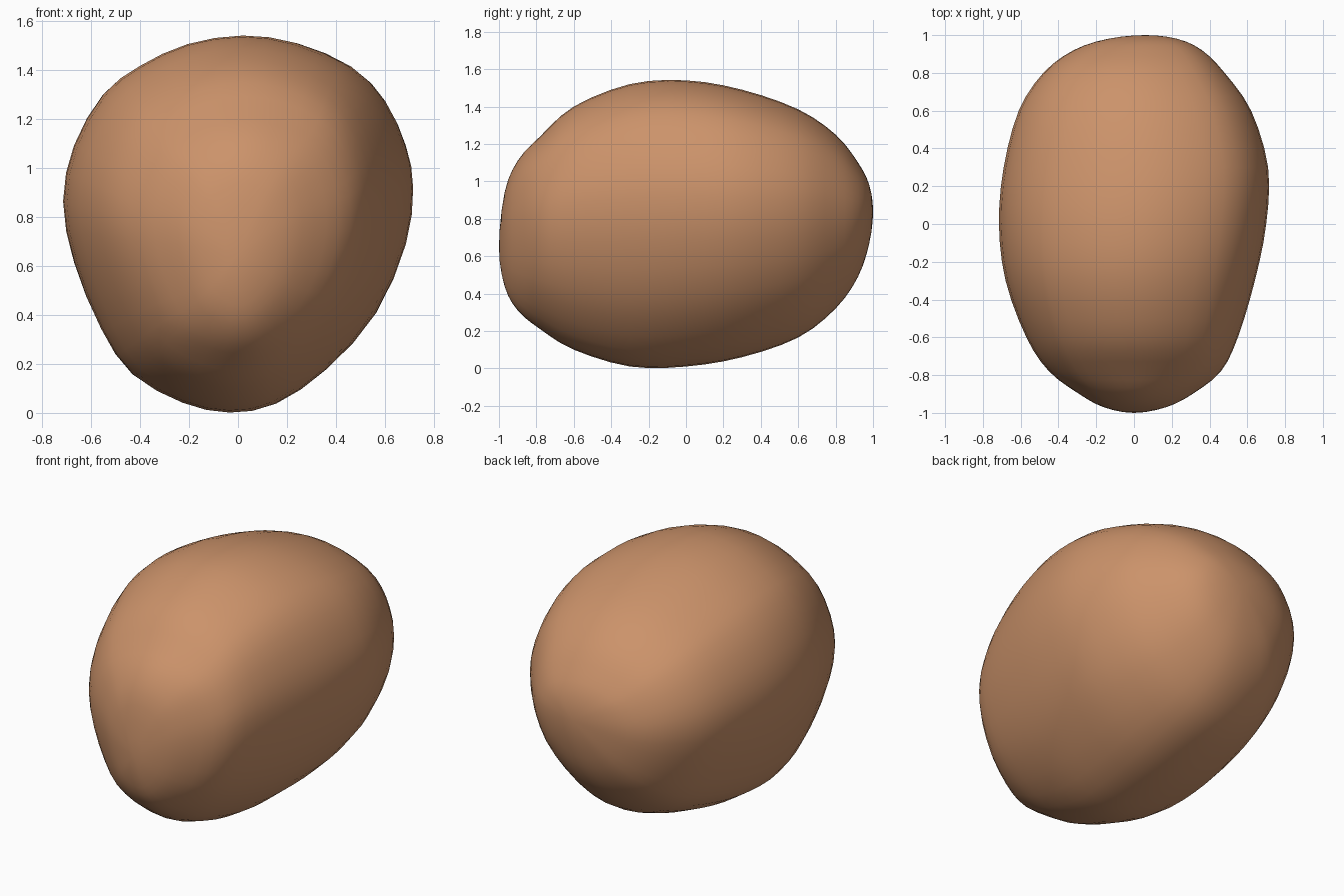
import bpy
import bmesh
from mathutils import Vector

if "Cube" in bpy.data.objects:
    bpy.data.objects.remove(bpy.data.objects["Cube"], do_unlink=True)

# Cross-sections along the length: y, right side, left side, bottom, top
SECTIONS = [
    (-1, 0, 0, .65, .65),
    (-.97, -.16, .17, .44, .94),
    (-.9, -.29, .31, .31, 1.11),
    (-.78, -.45, .46, .21, 1.24),
    (-.6, -.57, .55, .1, 1.4),
    (-.3, -.68, .64, .01, 1.52),
    (0, -.715, .7, .01, 1.54),
    (.3, -.69, .71, .06, 1.49),
    (.6, -.61, .62, .165, 1.385),
    (.8, -.48, .48, .32, 1.25),
    (.92, -.32, .36, .49, 1.1),
    (.98, -.14, .23, .67, .98),
    (1, .06, .06, .84, .84),
]

# Outline seen from the front, x and z
OUTLINE = [
    (.03, 1.54), (.25, 1.51), (.47, 1.415), (.6, 1.28), (.68, 1.1),
    (.71, .92), (.68, .68), (.56, .39), (.37, .17), (.17, .035),
    (-.02, 0), (-.22, .04), (-.43, .155), (-.56, .34), (-.67, .61),
    (-.715, .86), (-.67, 1.09), (-.55, 1.3), (-.4, 1.415), (-.2, 1.505),
]


def spline(a, b, c, d, t):
    """Smooth curve from b to c, guided by a and d."""
    a, b, c, d = (Vector(p) for p in (a, b, c, d))
    return b + ((c - a) * t + (2 * a - 5 * b + 4 * c - d) * t**2
                + (3 * b - a - 3 * c + d) * t**3) / 2


def refine(points, steps):
    """Points on a smooth open curve; the first and last are guides only."""
    return [spline(*points[i:i + 4], s / steps)
            for i in range(len(points) - 3) for s in range(steps)]


def mirrored(section):
    y, right, left, bottom, top = section
    return (y, left, right, top, bottom)


# Smooth both profiles; the sections pass through each tip to round it
loop = refine([OUTLINE[-1]] + OUTLINE + OUTLINE[:2], 2)
rings = refine([mirrored(SECTIONS[1])] + SECTIONS + [mirrored(SECTIONS[-2])], 3)[1:]
low_x, high_x = min(p.x for p in loop), max(p.x for p in loop)
low_z, high_z = min(p.y for p in loop), max(p.y for p in loop)

# Loft the outline through the sections
bm = bmesh.new()


def make_ring(section):
    y, right, left, bottom, top = section
    return [bm.verts.new((right + (left - right) * (p.x - low_x) / (high_x - low_x), y,
                          bottom + (top - bottom) * (p.y - low_z) / (high_z - low_z)))
            for p in loop]


def tip(section):
    return bm.verts.new((section[1], section[0], section[3]))


def pairs(ring):
    return zip(ring, ring[1:] + ring[:1])


verts = [make_ring(r) for r in rings]
for first, second in zip(verts, verts[1:]):
    for (a, b), (c, d) in zip(pairs(first), pairs(second)):
        bm.faces.new((a, b, d, c))
for section, ring in ((SECTIONS[0], verts[0]), (SECTIONS[-1], verts[-1])):
    point = tip(section)
    for a, b in pairs(ring):
        bm.faces.new((point, a, b))
bmesh.ops.recalc_face_normals(bm, faces=bm.faces[:])

mesh = bpy.data.meshes.new("stone")
bm.to_mesh(mesh)
bm.free()
stone = bpy.data.objects.new("stone", mesh)
bpy.context.collection.objects.link(stone)
mesh.shade_smooth()

# Warm brown surface
color = (.6, .29, .145, 1)
brown = bpy.data.materials.new("warm brown")
brown.use_nodes = True
brown.diffuse_color = color
shader = brown.node_tree.nodes["Principled BSDF"]
shader.inputs["Base Color"].default_value = color
shader.inputs["Roughness"].default_value = .8
mesh.materials.append(brown)
